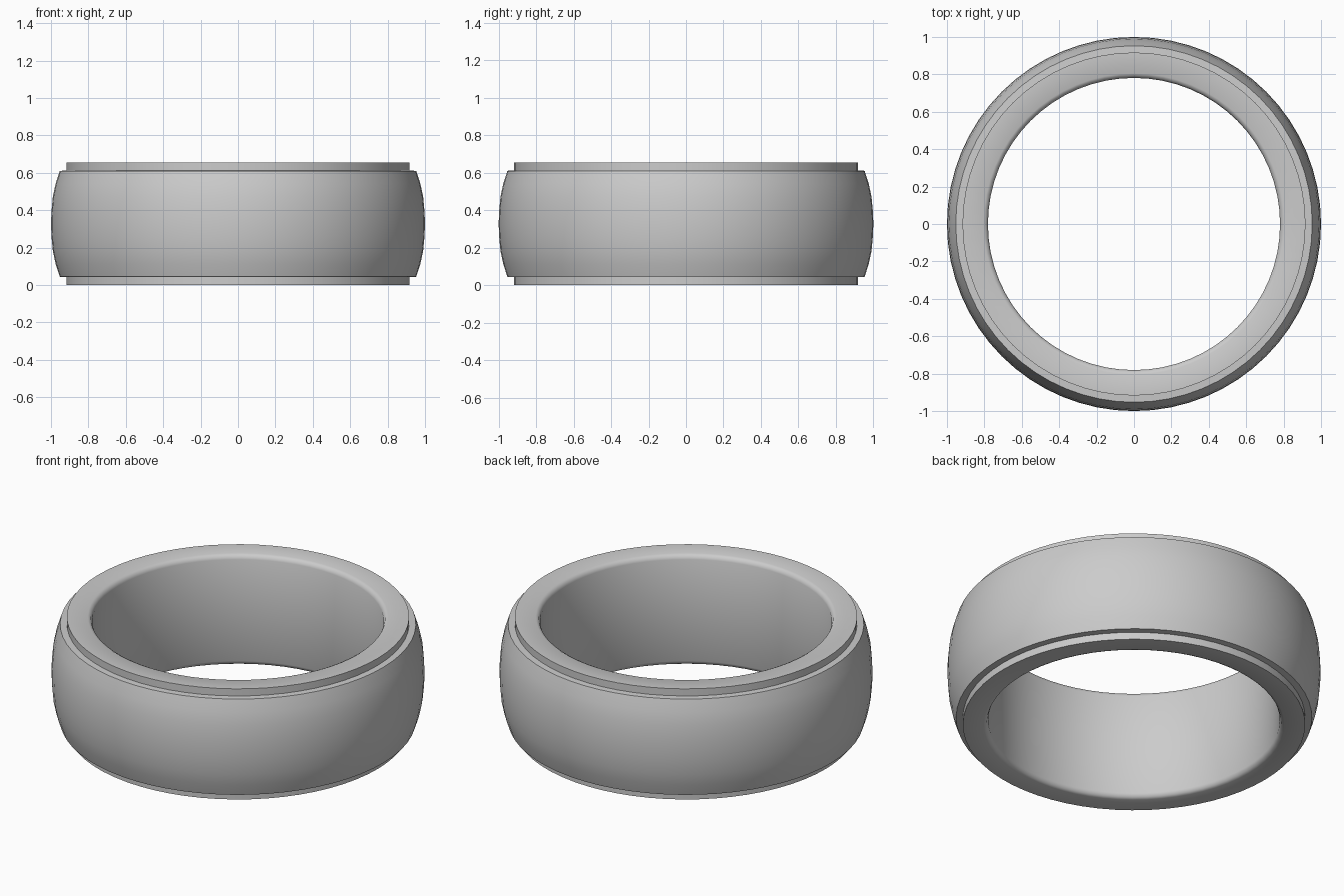
import bpy, bmesh, math

if "Cube" in bpy.data.objects:
    bpy.data.objects.remove(bpy.data.objects["Cube"])

SEGMENTS = 64
MID = 0.327  # half of the ring height

# Upper half of the closed cross-section: (radius, height above mid-plane)
half = [(0.997, 0.07), (0.99, 0.145), (0.975, 0.215), (0.953, 0.283),
        (0.917, 0.285), (0.917, 0.327), (0.805, 0.327),
        (0.789, 0.319), (0.781, 0.300)]
profile = [(1.0, 0.0)] + half + [(r, -z) for r, z in reversed(half)]

# Ring band: revolve the profile around z
bm = bmesh.new()
rings = []
for i in range(SEGMENTS):
    a = 2 * math.pi * i / SEGMENTS
    rings.append([bm.verts.new((r * math.cos(a), r * math.sin(a), z + MID))
                  for r, z in profile])
n = len(profile)
for i in range(SEGMENTS):
    p, q = rings[i], rings[(i + 1) % SEGMENTS]
    for j in range(n):
        k = (j + 1) % n
        bm.faces.new((p[j], q[j], q[k], p[k]))
bmesh.ops.recalc_face_normals(bm, faces=bm.faces)
mesh = bpy.data.meshes.new("ring_band")
bm.to_mesh(mesh)
bm.free()
band = bpy.data.objects.new("ring_band", mesh)
bpy.context.collection.objects.link(band)

# Smooth shading with the stepped rims kept crisp
bpy.context.view_layer.objects.active = band
band.select_set(True)
bpy.ops.object.shade_smooth_by_angle(angle=math.radians(50))
